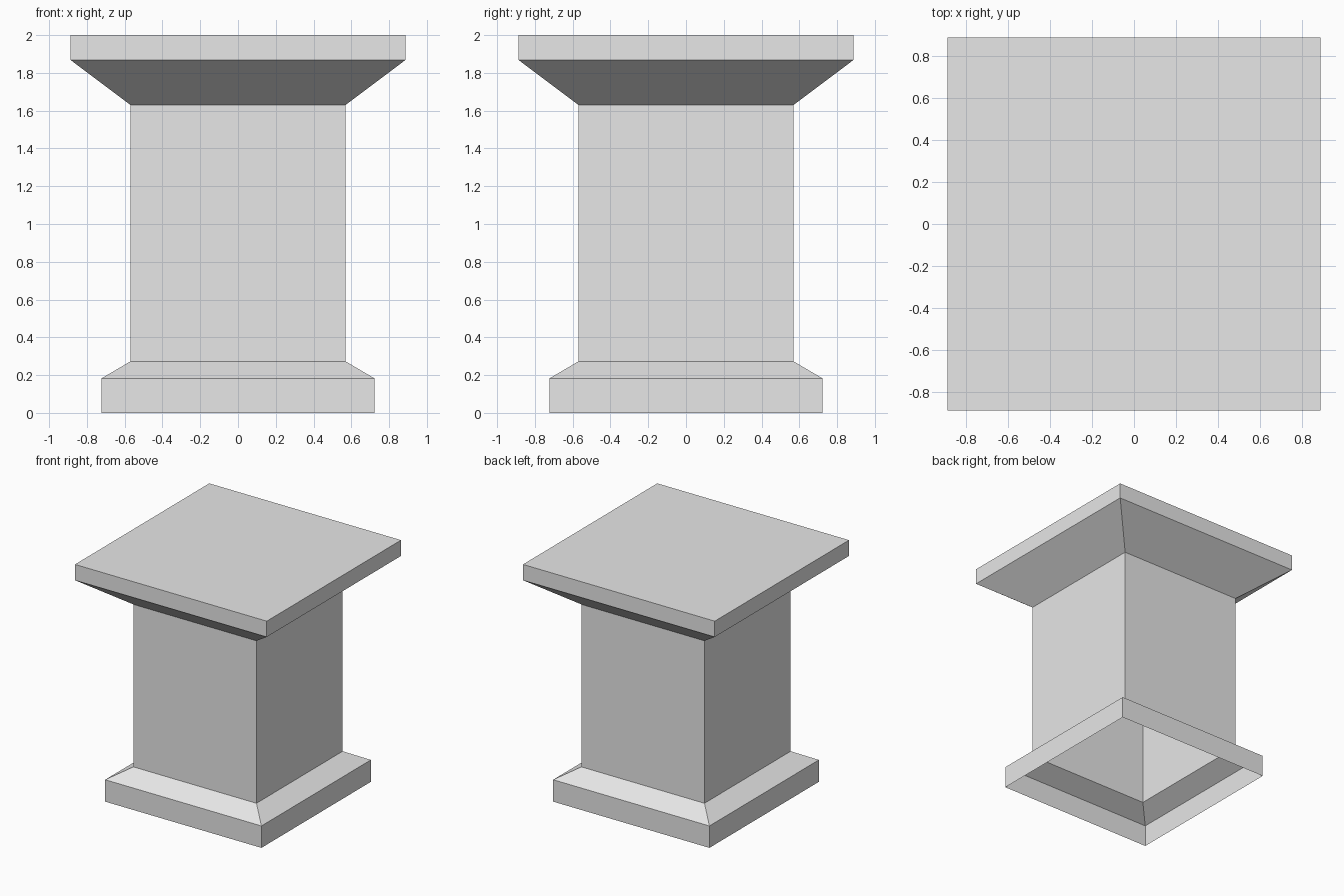
import bpy
import bmesh

cube = bpy.data.objects.get("Cube")
if cube:
    bpy.data.objects.remove(cube, do_unlink=True)

GREY = (0.8, 0.8, 0.8, 1.0)
stone = bpy.data.materials.new("pale_grey_stone")
stone.use_nodes = True
stone.diffuse_color = GREY
stone.node_tree.nodes["Principled BSDF"].inputs["Base Color"].default_value = GREY


def square_shell(name, profile, closed_top=False):
    """Stack square rings (half width, height) into a thin flat-sided shell."""
    bm = bmesh.new()
    corners = ((-1, -1), (1, -1), (1, 1), (-1, 1))
    rings = [[bm.verts.new((x * half, y * half, z)) for x, y in corners]
             for half, z in profile]
    for low, high in zip(rings, rings[1:]):
        for i in range(4):
            j = (i + 1) % 4
            bm.faces.new((low[i], low[j], high[j], high[i]))
    if closed_top:
        bm.faces.new(rings[-1])
    mesh = bpy.data.meshes.new(name)
    bm.to_mesh(mesh)
    bm.free()
    mesh.materials.append(stone)
    obj = bpy.data.objects.new(name, mesh)
    bpy.context.collection.objects.link(obj)
    return obj


BASE, SHAFT, CAP = 0.722, 0.569, 0.886
SHAFT_BOTTOM, SHAFT_TOP = 0.273, 1.63

# Plinth with sloped shoulder, hollow and open underneath
square_shell("base", [(BASE, 0), (BASE, 0.183), (SHAFT, SHAFT_BOTTOM)])

# Plain square column
square_shell("shaft", [(SHAFT, SHAFT_BOTTOM), (SHAFT, SHAFT_TOP)])

# Flared capital with flat slab on top
square_shell("cap", [(SHAFT, SHAFT_TOP), (CAP, 1.868), (CAP, 2)], closed_top=True)
